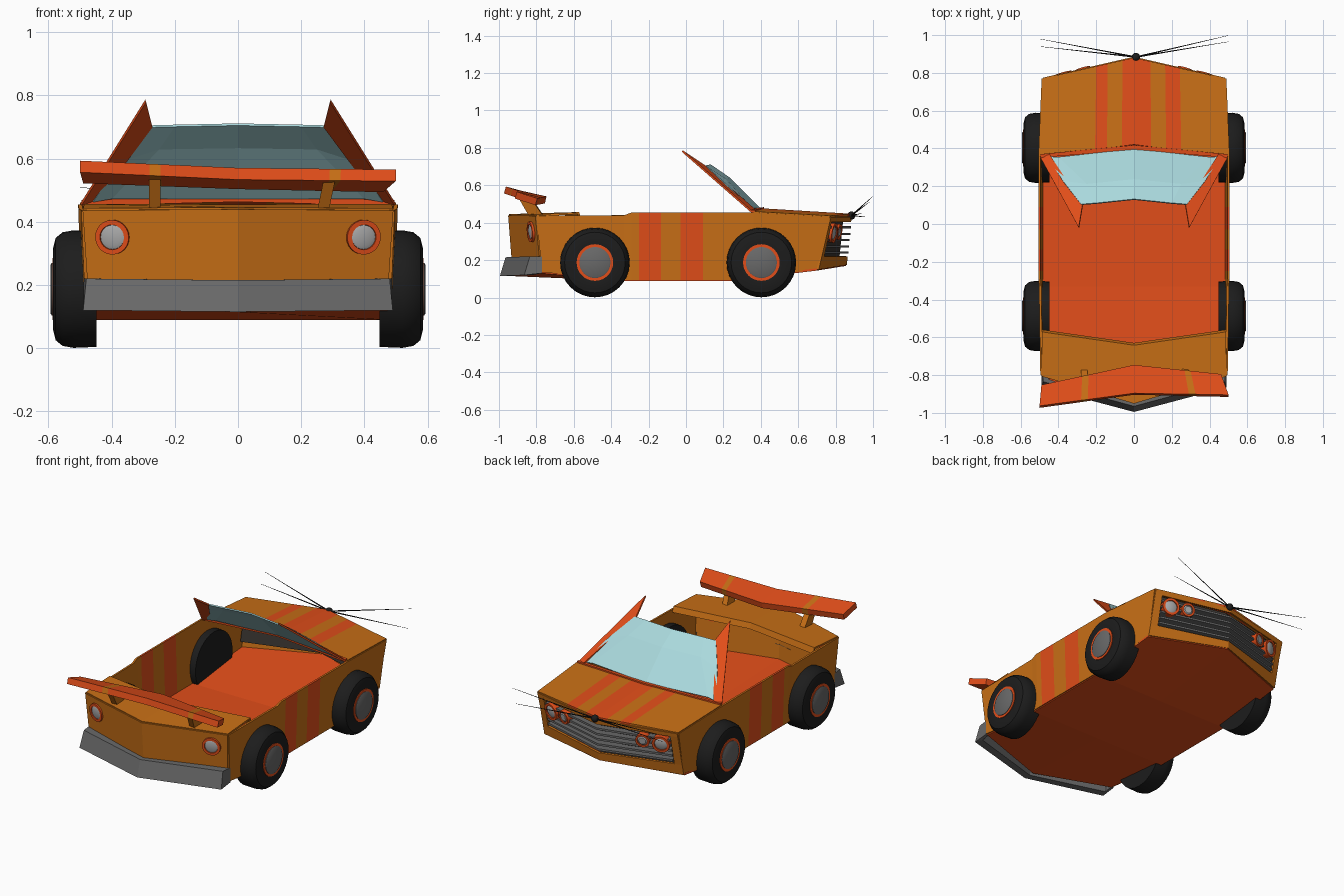
import bpy, bmesh, math
from mathutils import Vector

if "Cube" in bpy.data.objects:
    bpy.data.objects.remove(bpy.data.objects["Cube"])


def colour(name, r, g, b):
    m = bpy.data.materials.new(name)
    m.diffuse_color = (r, g, b, 1)
    m.use_nodes = True
    m.node_tree.nodes["Principled BSDF"].inputs["Base Color"].default_value = m.diffuse_color
    return m


ORANGE = colour("orange_paint", 0.58, 0.16, 0.008)
RED = colour("red_paint", 0.75, 0.075, 0.01)
BLACK = colour("rubber", 0.012, 0.012, 0.012)
GLASS = colour("glass", 0.4, 0.69, 0.72)
GREY = colour("metal", 0.14, 0.14, 0.14)
PALE = colour("lamp_lens", 0.4, 0.4, 0.4)


def grid(name, rows, mats, cols=None, thick=0.012):
    """Sheet through rows of points; cols picks the material of each column."""
    bm = bmesh.new()
    vs = [[bm.verts.new(p) for p in row] for row in rows]
    for a, b in zip(vs, vs[1:]):
        for i in range(len(a) - 1):
            f = bm.faces.new((a[i], a[i + 1], b[i + 1], b[i]))
            f.material_index = cols[i] if cols else 0
    bmesh.ops.remove_doubles(bm, verts=bm.verts, dist=1e-5)
    bmesh.ops.recalc_face_normals(bm, faces=bm.faces)
    me = bpy.data.meshes.new(name)
    bm.to_mesh(me)
    bm.free()
    for m in mats:
        me.materials.append(m)
    ob = bpy.data.objects.new(name, me)
    bpy.context.collection.objects.link(ob)
    if thick:
        mod = ob.modifiers.new("thickness", 'SOLIDIFY')
        mod.thickness, mod.offset = thick, 0
    return ob


def lathe(name, profile, origin, axis, mat, n=32):
    """Revolve (height, radius) points around an axis."""
    q = Vector(axis).to_track_quat('Z', 'Y')
    rows = [[Vector(origin) + q @ Vector((r * math.cos(k * math.tau / n),
             r * math.sin(k * math.tau / n), h)) for k in range(n + 1)]
            for h, r in profile]
    ob = grid(name, rows, [mat], thick=0)
    bpy.ops.object.select_all(action='DESELECT')
    ob.select_set(True)
    bpy.context.view_layer.objects.active = ob
    bpy.ops.object.shade_smooth_by_angle(angle=math.radians(35))
    return ob


def vee(x, y, z, yc, zc):
    """Left, centre, right points of a folded row."""
    return [(-x, y, z), (0, yc, zc), (x, y, z)]


def lamp(name, loc, normal, r, depth=0.02):
    d = depth
    lathe(name + "_ring", [(-d, 0), (-d, r), (d, r), (d, r * .72), (d * .4, r * .7), (d * .4, 0)],
          loc, normal, RED, 24)
    lathe(name + "_lens", [(0, r * .7), (d * .7, r * .7), (d, r * .5), (d, 0)], loc, normal, PALE, 24)


# Floor pan
grid("floor", [vee(.475, -.77, .135, -.92, .12), vee(.487, -.33, .095, -.33, .095),
               vee(.487, .24, .095, .24, .095), vee(.48, .70, .15, .855, .175)], [RED])

# Side panels with two red stripes
st = [(.49, -.80, .437, -.77, .135), (.497, -.33, .44, -.33, .095), (.5, -.29, .455, -.29, .095),
      (.5, -.25, .455, -.25, .095), (.5, -.135, .455, -.135, .095), (.5, -.03, .455, -.03, .095),
      (.5, .09, .455, .09, .095), (.5, .24, .455, .24, .095), (.5, .36, .455, .36, .11),
      (.483, .77, .432, .705, .15)]
for s in (-1, 1):
    grid("side_panel", [[(s * x, y, z) for x, y, z, _, _ in st],
                        [(s * (x - .012), y, z) for x, _, _, y, z in st]],
         [ORANGE, RED], [0, 0, 0, 1, 0, 1, 0, 0, 0])

# Hood with stripes
xs = [-.5, -.206, -.143, -.063, 0, .09, .17, .25, .5]
grid("hood", [[(x, .42 - .12 * abs(x), .47 - .03 * abs(x)) for x in xs],
              [(x * .97, .88 - .22 * abs(x), .442 - .02 * abs(x)) for x in xs]],
     [ORANGE, RED], [0, 1, 0, 1, 1, 0, 1, 0])

# Rear panel and rear deck
grid("rear_panel", [vee(.49, -.80, .437, -.945, .44), vee(.47, -.77, .135, -.92, .12)], [ORANGE])
grid("rear_deck", [vee(.487, -.565, .42, -.635, .42), vee(.487, -.575, .452, -.645, .45),
                   vee(.49, -.80, .437, -.945, .44)], [ORANGE])

# Rear bumper, wrapping round the corners
bump = []
for d, z, e in ((0.0, .22, 0), (.03, .12, .01)):
    bump.append([(-.488, -.77, z + e), (-.48 - e, -.835 - d, z), (0, -.965 - d, z - .005),
                 (.48 + e, -.835 - d, z), (.488, -.77, z + e)])
inner = [[(x * .96, y + .045 if abs(x) < .1 or y < -.8 else y, z) for x, y, z in r] for r in bump]
grid("rear_bumper", [bump[0], bump[1], inner[1], inner[0], bump[0]], [GREY], thick=0)


# Nose: frame around an inset grille
def nose(x, z, d=0.0):
    x1 = abs(x)
    return (x, .88 - .23 * x1 - (.435 - z) * (.1 + .27 * x1) + d, z)


grid("nose_top", [[nose(x, .432) for x in (-.48, 0, .48)], [nose(x, .405) for x in (-.48, 0, .48)]], [ORANGE])
grid("nose_bottom", [[nose(x, .22) for x in (-.48, 0, .48)],
                     [nose(-.48, .15), nose(0, .175), nose(.48, .15)]], [ORANGE])
for s in (-1, 1):
    grid("nose_side", [[nose(s * .48, z) for z in (.41, .215)], [nose(s * .435, z) for z in (.41, .215)]], [ORANGE])
grid("grille_back", [[nose(x, z, -.04) for x in (-.46, 0, .46)] for z in (.42, .2)],
     [colour("grille_shadow", .04, .035, .03)], thick=.005)
for z in (.24, .273, .307, .34, .375):
    grid("grille_bar", [[nose(x, z, d) for x in (-.43, 0, .43)] for d in (-.035, .008)], [GREY])

# Headlamps and tail lamps
for s in (-1, 1):
    n = (s * .3, 1, -.15)
    lamp("outer_headlamp", nose(s * .375, .347), n, .053)
    lamp("inner_headlamp", nose(s * .268, .352), n, .042)
    lamp("tail_lamp", (s * .395, -.822, .352), (s * .28, -1, -.08), .055, .015)

# Windscreen, cowl and side fins
glass = []
for row in (((.46, .355, .465), (.40, .352, .475), (0, .395, .475)),
            ((.375, .225, .592), (.25, .21, .632), (0, .235, .636)),
            ((.28, .103, .702), (.2, .109, .704), (0, .13, .708))):
    glass.append([(-x, y, z) for x, y, z in row] + [(x, y, z) for x, y, z in row[1::-1]])
grid("windscreen", glass, [GLASS], thick=.008)
grid("cowl", [vee(.495, .352, .46, .392, .472), vee(.495, .37, .46, .418, .474)], [RED], thick=.018)
for s in (-1, 1):
    grid("windscreen_fin", [[(s * .497, .355, .455), (s * .292, -.02, .783)],
                            [(s * .445, .365, .47), (s * .272, .1, .703)]], [RED], thick=.01)


# Spoiler: slightly crooked folded wing on two struts
def along(x, l, c, r):
    a, b, t = (l, c, x + 1) if x <= 0 else (c, r, x)
    return Vector(a).lerp(Vector(b), t)


ts = [-1, -.56, -.49, 0, .58, .65, 1]
grid("spoiler", [[along(t, (-.5, -.968, .575), (0, -.9, .552), (.5, -.91, .547)) for t in ts],
                 [along(t, (-.49, -.857, .54), (0, -.75, .522), (.46, -.80, .512)) for t in ts]],
     [RED, ORANGE], [0, 1, 0, 0, 1, 0], .038)
for x, dx in ((-.263, 0), (.29, -.02)):
    prof = [(-.765, .44), (-.84, .44), (-.895, .535), (-.83, .535)]
    pts = [(x + (dx if z < .5 else 0), y, z) for y, z in prof]
    grid("spoiler_strut", [[pts[0], pts[1]], [pts[3], pts[2]]], [ORANGE], thick=.036)

# Wheels
for s in (-1, 1):
    for y in (-.487, .403):
        o, ax = (0, y, .187), (s, 0, 0)
        lathe("tyre", [(.448, 0), (.448, .183), (.52, .186), (.555, .18), (.577, .162),
                       (.585, .13), (.583, .1), (.575, 0)], o, ax, BLACK)
        lathe("wheel_ring", [(.57, .098), (.587, .098), (.587, .08), (.57, .08)], o, ax, RED)
        lathe("hub_cap", [(.57, .083), (.59, .083), (.593, .078), (.593, 0)], o, ax, GREY)

# Nose button and whiskers
c = Vector((.01, .884, .438))
lathe("nose_button", [(-.022 * math.cos(k * math.pi / 8), .022 * math.sin(k * math.pi / 8))
                      for k in range(9)], c, (0, 0, 1), BLACK, 16)
for tip in ((-.5, .98, .51), (-.5, .94, .45), (.5, .998, .54), (.5, .965, .43)):
    d = Vector(tip) - c
    lathe("whisker", [(0, 0), (0, .004), (d.length, .0008), (d.length, 0)], c, d, BLACK, 6)
